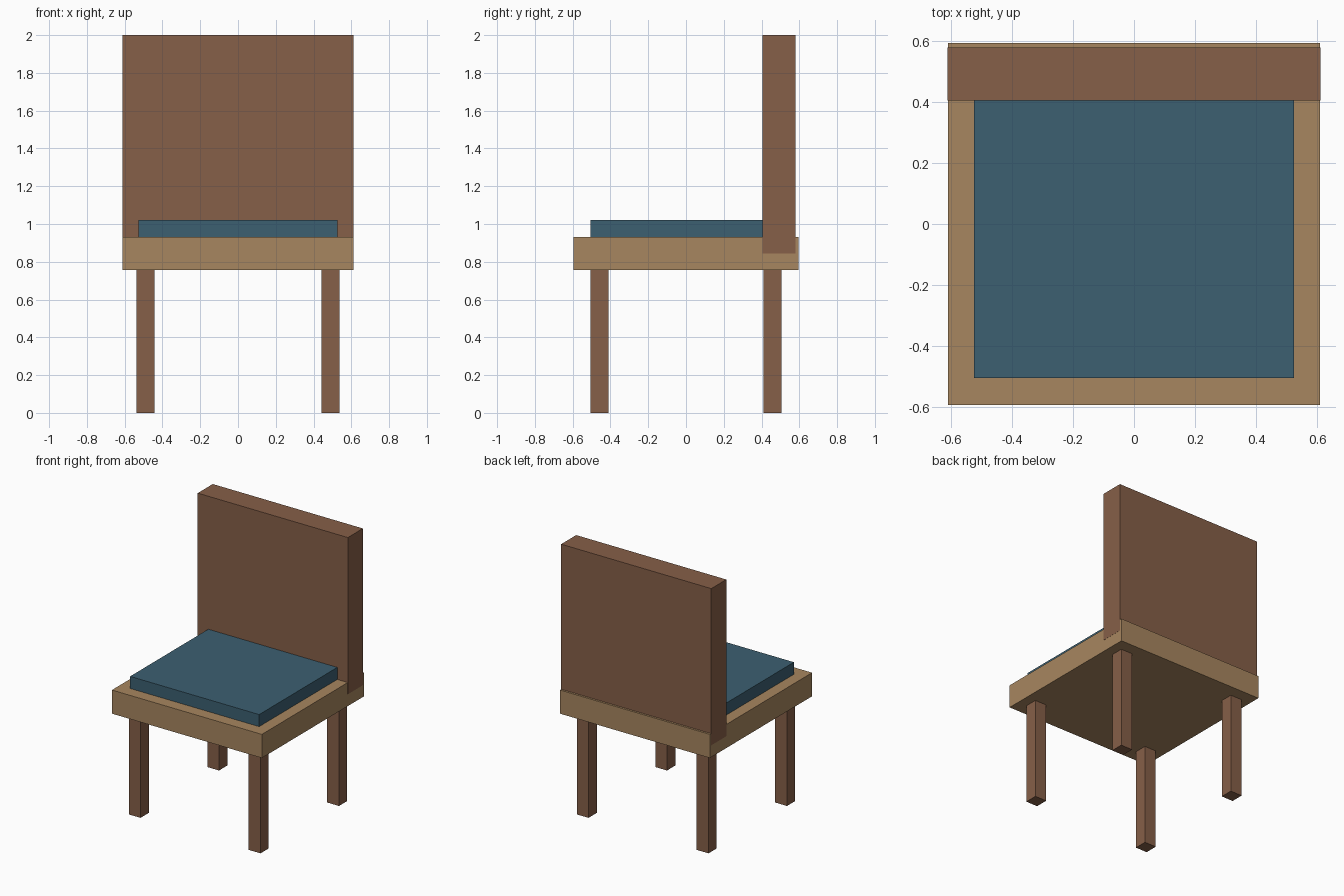
import bpy

if "Cube" in bpy.data.objects:
    bpy.data.objects.remove(bpy.data.objects["Cube"])


def material(name, color):
    m = bpy.data.materials.new(name)
    m.diffuse_color = (*color, 1)
    m.use_nodes = True
    m.node_tree.nodes["Principled BSDF"].inputs["Base Color"].default_value = m.diffuse_color
    return m


def box(name, lo, hi, mat):
    """Axis-aligned box between two corners."""
    centre = [(a + b) / 2 for a, b in zip(lo, hi)]
    bpy.ops.mesh.primitive_cube_add(size=1, location=centre)
    ob = bpy.context.object
    ob.name = name
    ob.scale = [b - a for a, b in zip(lo, hi)]
    bpy.ops.object.transform_apply(location=False, rotation=False, scale=True)
    ob.data.materials.append(mat)
    return ob


dark_wood = material("dark_wood", (0.24, 0.115, 0.065))
light_wood = material("light_wood", (0.39, 0.24, 0.115))
fabric = material("blue_fabric", (0.045, 0.115, 0.165))

# Seat slab
box("seat", (-0.611, -0.595, 0.757), (0.611, 0.595, 0.931), light_wood)

# Cushion, running back to the backrest
box("cushion", (-0.526, -0.505, 0.931), (0.526, 0.505, 1.02), fabric)

# Backrest, let into the seat (a hair wider so the shared sides stay clean)
box("backrest", (-0.612, 0.405, 0.845), (0.612, 0.58, 2.0), dark_wood)

# Four square legs
half = 0.048
for depth, y in (("front", -0.457), ("back", 0.457)):
    for side, x in (("left", -0.489), ("right", 0.489)):
        box(f"{depth}_{side}_leg", (x - half, y - half, 0),
            (x + half, y + half, 0.757), dark_wood)
